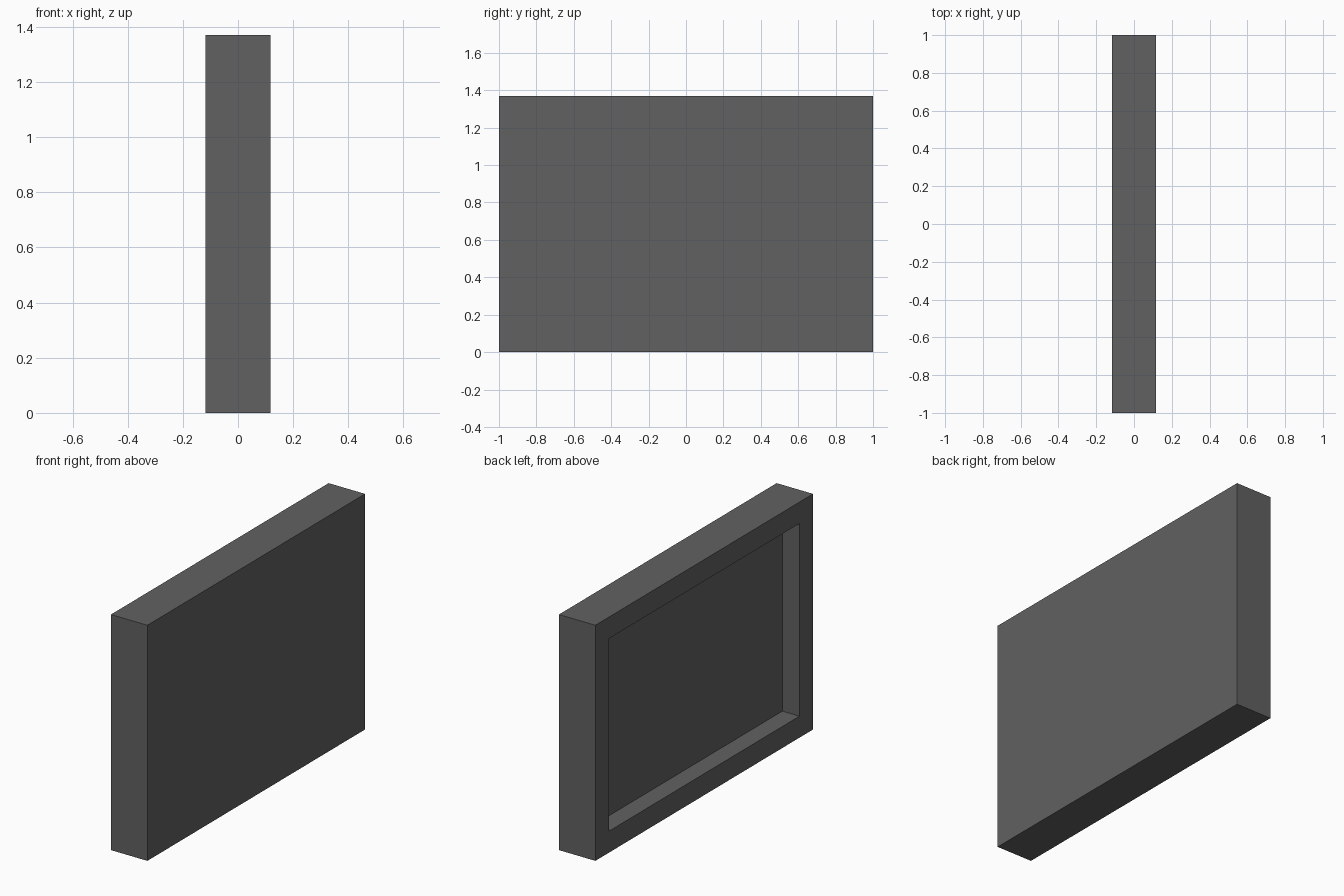
import bpy, bmesh
from mathutils import Matrix

default = bpy.data.objects.get("Cube")
if default:
    bpy.data.objects.remove(default, do_unlink=True)

THICK, LENGTH, HEIGHT = 0.234, 2.0, 1.37
BORDER, DEPTH = 0.125, 0.11

# Dark grey material
grey = bpy.data.materials.new("dark grey")
grey.use_nodes = True
colour = (0.12, 0.12, 0.12, 1)
grey.diffuse_color = colour
bsdf = next(n for n in grey.node_tree.nodes if n.type == 'BSDF_PRINCIPLED')
bsdf.inputs["Base Color"].default_value = colour

# Solid slab standing on the ground
bm = bmesh.new()
size = Matrix.Diagonal((THICK, LENGTH, HEIGHT, 1))
bmesh.ops.create_cube(bm, size=1, matrix=Matrix.Translation((0, 0, HEIGHT / 2)) @ size)
bm.normal_update()

# Framed recess in the -x side: inset the border, then push the panel in
panel = min(bm.faces, key=lambda f: f.normal.x)
bmesh.ops.inset_region(bm, faces=[panel], thickness=BORDER, use_even_offset=True)
pushed = bmesh.ops.extrude_discrete_faces(bm, faces=[panel])["faces"]
bmesh.ops.translate(bm, verts=pushed[0].verts, vec=(DEPTH, 0, 0))
bmesh.ops.recalc_face_normals(bm, faces=bm.faces)

mesh = bpy.data.meshes.new("recessed_panel")
bm.to_mesh(mesh)
bm.free()
mesh.materials.append(grey)
bpy.context.collection.objects.link(bpy.data.objects.new("recessed_panel", mesh))
